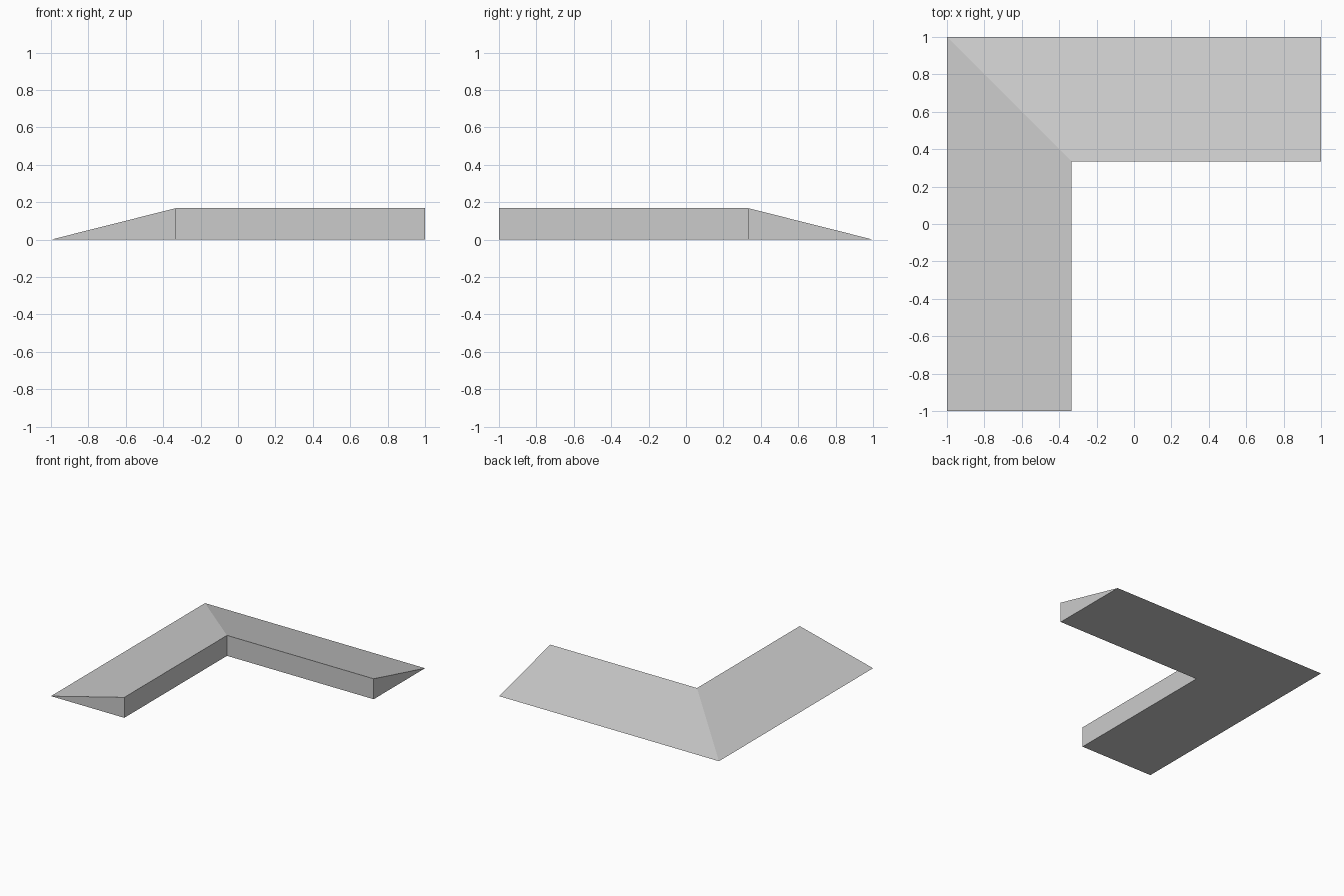
import bpy
import bmesh

cube = bpy.data.objects.get("Cube")
if cube:
    bpy.data.objects.remove(cube, do_unlink=True)

INNER = 1 / 3     # distance of the inner edge from the centre
HEIGHT = 0.168    # height of the inner wall

# One flat grey for the whole piece
grey = bpy.data.materials.new("light grey")
grey.use_nodes = True
colour = (0.6, 0.6, 0.6, 1)
grey.diffuse_color = colour
grey.node_tree.nodes["Principled BSDF"].inputs["Base Color"].default_value = colour

# Wedge section: (offset from the centre, height)
section = [(1, 0), (INNER, 0), (INNER, HEIGHT)]

bm = bmesh.new()
# The section stands at the front end, the mitred corner and the left end
front_end = [bm.verts.new((-d, -1, z)) for d, z in section]
corner = [bm.verts.new((-d, d, z)) for d, z in section]
left_end = [bm.verts.new((1, d, z)) for d, z in section]

# Sweep the two arms between the sections, then cap the ends
for a, b in ((front_end, corner), (corner, left_end)):
    for i in range(len(section)):
        j = (i + 1) % len(section)
        bm.faces.new((a[i], a[j], b[j], b[i]))
bm.faces.new(front_end)
bm.faces.new(left_end)
bmesh.ops.recalc_face_normals(bm, faces=bm.faces)

mesh = bpy.data.meshes.new("corner_ramp")
bm.to_mesh(mesh)
bm.free()
mesh.materials.append(grey)
ramp = bpy.data.objects.new("corner_ramp", mesh)
bpy.context.collection.objects.link(ramp)
